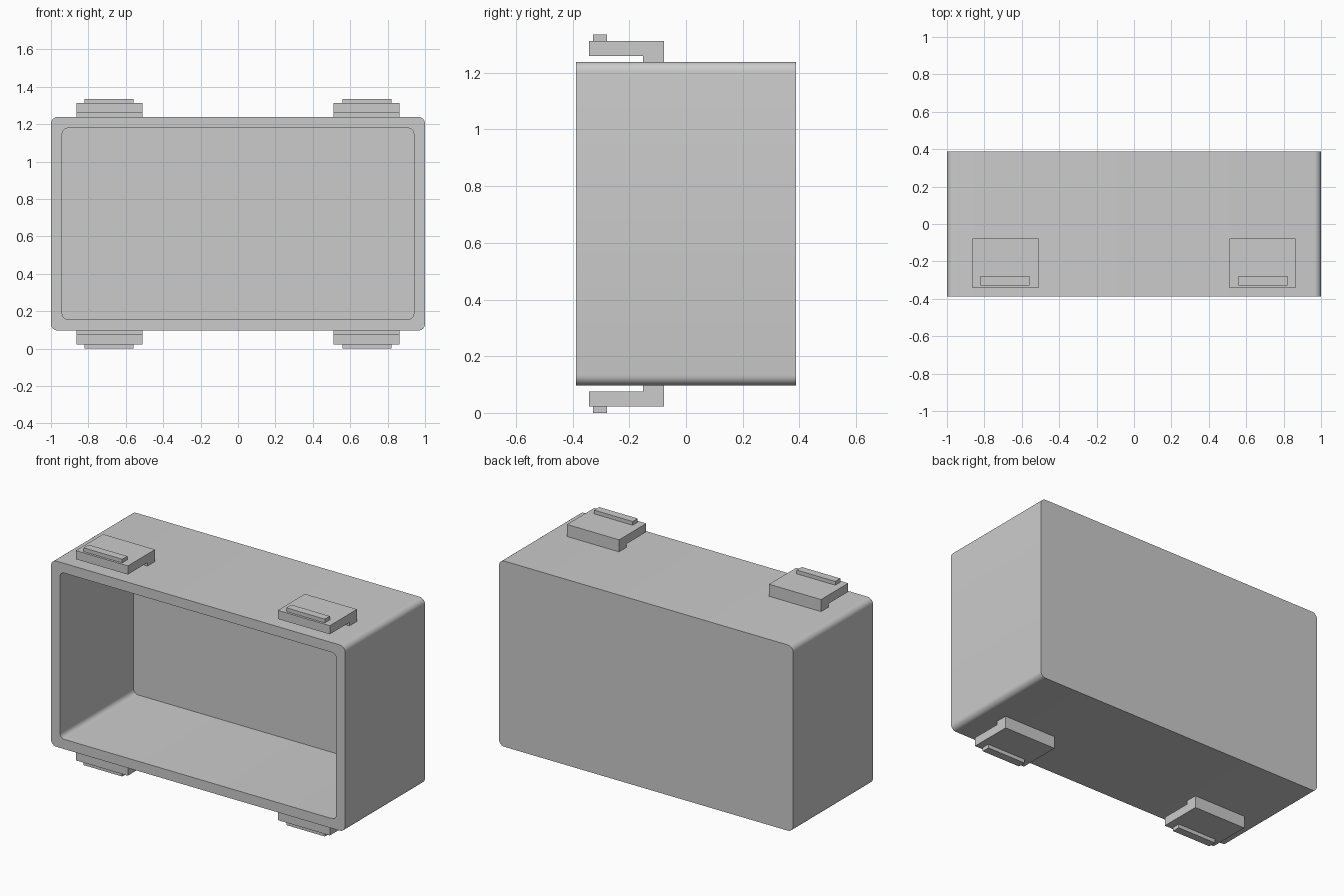
import bpy, bmesh
from math import cos, sin, pi, radians

if "Cube" in bpy.data.objects:
    bpy.data.objects.remove(bpy.data.objects["Cube"])

MID = 0.668          # mid height, everything mirrors about it
DEPTH = 0.388        # half depth of the case


def make_object(name, bm):
    bmesh.ops.recalc_face_normals(bm, faces=bm.faces)
    mesh = bpy.data.meshes.new(name)
    bm.to_mesh(mesh)
    bm.free()
    ob = bpy.data.objects.new(name, mesh)
    bpy.context.collection.objects.link(ob)
    return ob


def rounded_ring(bm, hx, hz, r, y, steps=6):
    ring = []
    for q, (sx, sz) in enumerate([(1, 1), (-1, 1), (-1, -1), (1, -1)]):
        for i in range(steps + 1):
            a = (q + i / steps) * pi / 2
            ring.append(bm.verts.new((sx * (hx - r) + r * cos(a), y,
                                      MID + sz * (hz - r) + r * sin(a))))
    return ring


def extrude_profile(name, profile, x0, x1):
    bm = bmesh.new()
    face = bm.faces.new([bm.verts.new((x0, y, z)) for y, z in profile])
    ext = bmesh.ops.extrude_face_region(bm, geom=[face], use_keep_orig=True)
    verts = [g for g in ext["geom"] if isinstance(g, bmesh.types.BMVert)]
    bmesh.ops.translate(bm, verts=verts, vec=(x1 - x0, 0, 0))
    return make_object(name, bm)


# Open-fronted case: outer back, outer front, inner front, inner back
bm = bmesh.new()
rings = [rounded_ring(bm, 1.0, 0.571, 0.036, DEPTH),
         rounded_ring(bm, 1.0, 0.571, 0.036, -DEPTH),
         rounded_ring(bm, 0.94, 0.511, 0.03, -DEPTH),
         rounded_ring(bm, 0.94, 0.511, 0.03, DEPTH - 0.06)]
for a, b in zip(rings, rings[1:]):
    for i in range(len(a)):
        j = (i + 1) % len(a)
        bm.faces.new((a[i], a[j], b[j], b[i]))
bm.faces.new(rings[0])
bm.faces.new(rings[-1])
case = make_object("open_case", bm)
bpy.context.view_layer.objects.active = case
case.select_set(True)
bpy.ops.object.shade_smooth_by_angle(angle=radians(35))

# Clip side profile (y, distance from mid height): foot and overhanging arm
clip_profile = [(-0.078, 0.571), (-0.078, 0.645), (-0.342, 0.645),
                (-0.342, 0.592), (-0.152, 0.592), (-0.152, 0.571)]
# Raised rib near the tip of the arm
rib_profile = [(-0.279, 0.645), (-0.279, 0.668), (-0.328, 0.668), (-0.328, 0.645)]

# One clip and rib, mirrored left/right and top/bottom
for side, sx in (("right", 1), ("left", -1)):
    for level, sz in (("top", 1), ("bottom", -1)):
        for part, prof, x0, x1 in (("clip", clip_profile, 0.51, 0.864),
                                   ("clip_rib", rib_profile, 0.558, 0.82)):
            extrude_profile(f"{level}_{side}_{part}",
                            [(y, MID + sz * d) for y, d in prof], sx * x0, sx * x1)
